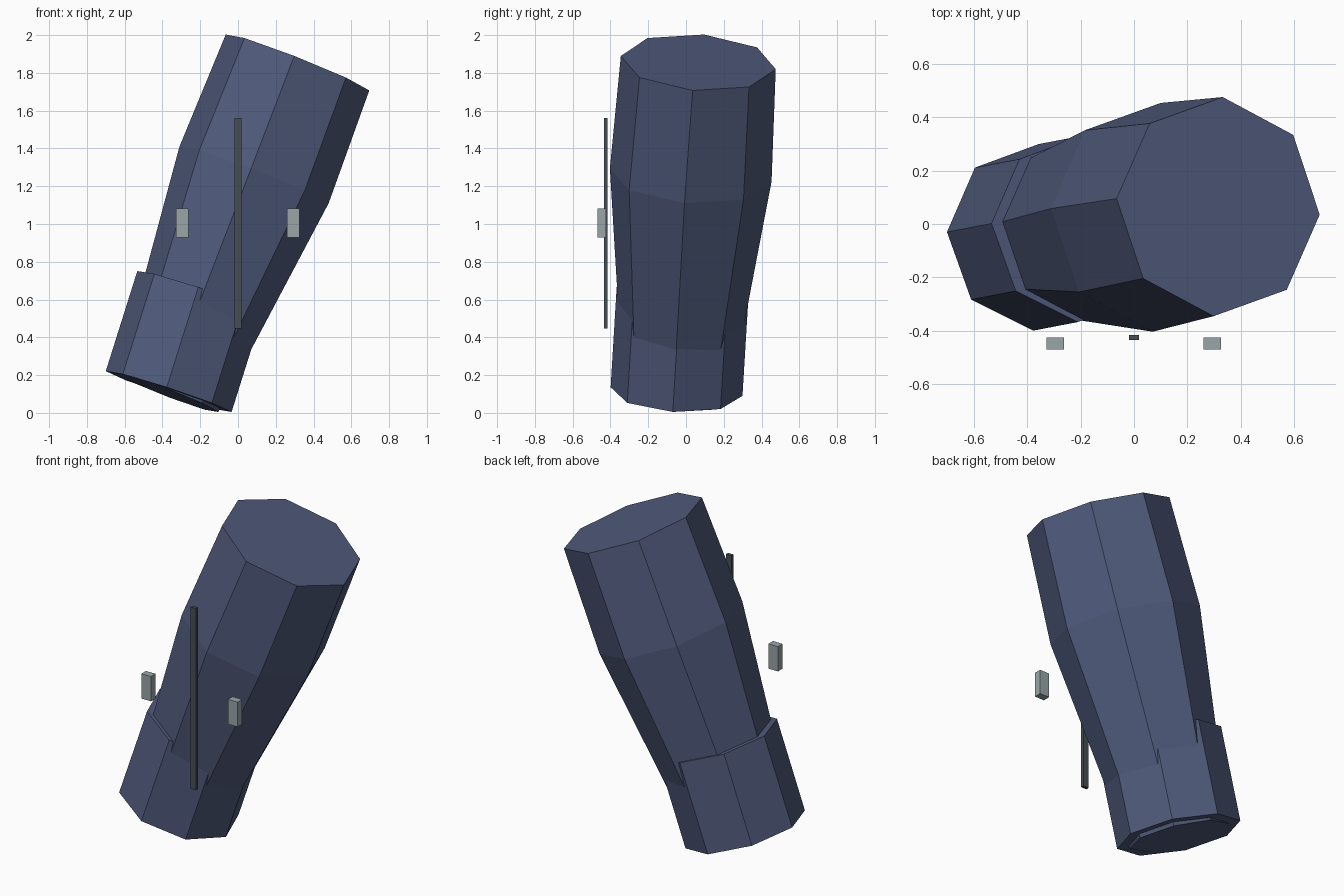
import bpy, bmesh, math
from mathutils import Vector

if "Cube" in bpy.data.objects:
    bpy.data.objects.remove(bpy.data.objects["Cube"])


def material(name, rgb):
    m = bpy.data.materials.new(name)
    m.diffuse_color = (*rgb, 1.0)
    m.use_nodes = True
    m.node_tree.nodes["Principled BSDF"].inputs["Base Color"].default_value = m.diffuse_color
    return m


NAVY = material("slate_blue_cloth", (0.080, 0.104, 0.200))
DARK = material("dark_grey_metal", (0.062, 0.076, 0.084))
PALE = material("pale_grey_metal", (0.32, 0.38, 0.385))


def finish(bm, name, mat):
    bmesh.ops.recalc_face_normals(bm, faces=bm.faces)
    me = bpy.data.meshes.new(name)
    bm.to_mesh(me)
    bm.free()
    me.materials.append(mat)
    ob = bpy.data.objects.new(name, me)
    bpy.context.collection.objects.link(ob)
    return ob


def loft(name, rings, mat, sides=8):
    """Capped tube through rings given as (centre, first radius vector, second radius vector)."""
    bm = bmesh.new()
    loops = []
    for c, u, w in rings:
        c, u, w = Vector(c), Vector(u), Vector(w)
        angles = [math.tau * i / sides for i in range(sides)]
        loops.append([bm.verts.new(c + u * math.cos(a) + w * math.sin(a)) for a in angles])
    for lo, hi in zip(loops, loops[1:]):
        for i in range(sides):
            j = (i + 1) % sides
            bm.faces.new((lo[i], lo[j], hi[j], hi[i]))
    bm.faces.new(loops[0])
    bm.faces.new(loops[-1])
    return finish(bm, name, mat)


def box(name, centre, size, mat):
    bm = bmesh.new()
    bmesh.ops.create_cube(bm, size=1)
    for v in bm.verts:
        v.co = Vector(centre) + Vector(a * b for a, b in zip(v.co, size))
    return finish(bm, name, mat)


# Tapered sleeve, leaning to the right
loft("sleeve", [
    ((-0.37, -0.05, 0.105), (0.265, -0.02, -0.10), (0.01, 0.283, -0.025)),
    ((0.085, 0.025, 1.26), (0.395, -0.033, -0.15), (0.015, 0.428, -0.035)),
    ((0.315, 0.065, 1.855), (0.38, -0.03, -0.148), (0.017, 0.41, -0.035)),
], NAVY)

# Straight cuff around the lower end
CUFF_U, CUFF_W = (0.333, -0.02, -0.108), (0.01, 0.349, -0.023)
loft("cuff", [
    ((-0.367, -0.05, 0.113), CUFF_U, CUFF_W),
    ((-0.20, -0.018, 0.643), CUFF_U, CUFF_W),
], NAVY)

# Upright strip and two side blocks in front
box("front_strip", (0, -0.425, 1.003), (0.038, 0.02, 1.115), DARK)
for side, x in (("left", -0.295), ("right", 0.293)):
    box(side + "_block", (x, -0.447, 1.005), (0.065, 0.045, 0.152), PALE)
